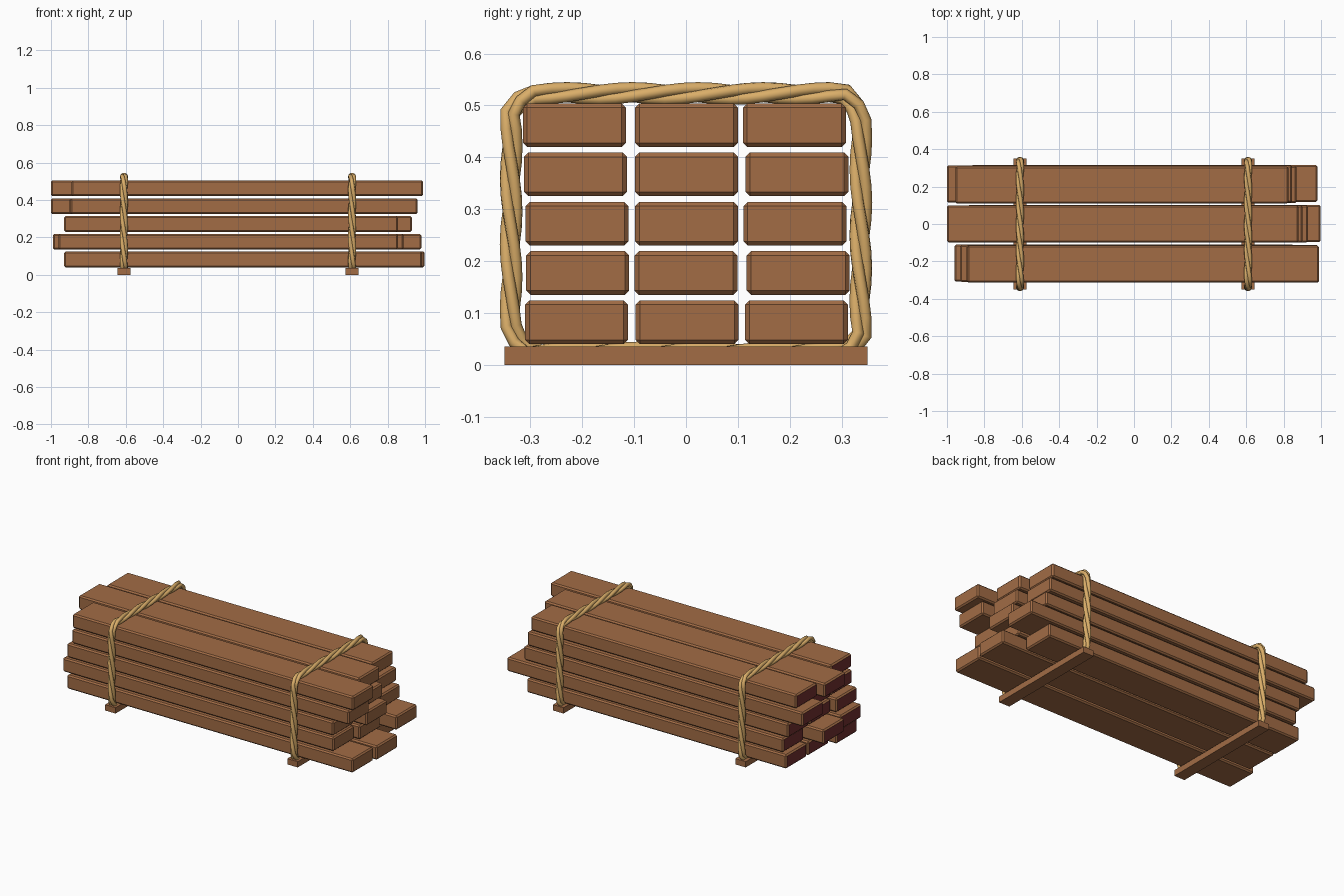
import bpy, bmesh, math
from mathutils import Vector

if "Cube" in bpy.data.objects:
    bpy.data.objects.remove(bpy.data.objects["Cube"])


def material(name, rgb):
    m = bpy.data.materials.new(name)
    m.diffuse_color = (*rgb, 1)
    m.use_nodes = True
    m.node_tree.nodes["Principled BSDF"].inputs["Base Color"].default_value = m.diffuse_color
    return m


WOOD = material("wood", (0.36, 0.15, 0.06))
PAINT = material("painted_end", (0.17, 0.03, 0.03))
ROPE = material("rope", (0.70, 0.42, 0.14))


def box(name, x0, x1, y0, y1, z0, z1, bevel=0.0, painted=False):
    bm = bmesh.new()
    bmesh.ops.create_cube(bm, size=1)
    for v in bm.verts:
        v.co = ((x0 + x1) / 2 + v.co.x * (x1 - x0),
                (y0 + y1) / 2 + v.co.y * (y1 - y0),
                (z0 + z1) / 2 + v.co.z * (z1 - z0))
    if bevel:
        bmesh.ops.bevel(bm, geom=bm.edges[:], offset=bevel, segments=1, affect='EDGES')
    bm.normal_update()
    if painted:
        for f in bm.faces:
            if f.normal.x < -0.9:
                f.material_index = 1
    me = bpy.data.meshes.new(name)
    bm.to_mesh(me)
    bm.free()
    me.materials.append(WOOD)
    me.materials.append(PAINT)
    ob = bpy.data.objects.new(name, me)
    bpy.context.collection.objects.link(ob)


# Planks: per layer, (left end, right end, y centre) for front, middle and back
layers = [
    [(-0.93, 0.985, -0.211), (-0.89, 0.998, 0.002), (-0.89, 0.85, 0.213)],
    [(-0.96, 0.855, -0.209), (-0.99, 0.885, 0.0), (-0.87, 0.98, 0.216)],
    [(-0.93, 0.855, -0.21), (-0.90, 0.93, 0.001), (-0.90, 0.87, 0.21)],
    [(-0.895, 0.96, -0.213), (-0.90, 0.90, 0.001), (-1.0, 0.845, 0.214)],
    [(-0.89, 0.99, -0.215), (-1.0, 0.88, 0.001), (-0.955, 0.825, 0.209)],
]
for i, layer in enumerate(layers):
    z = 0.04 + i * 0.095
    for (x0, x1, y), col in zip(layer, ("front", "middle", "back")):
        box(f"plank_{col}_{i + 1}", x0, x1, y - 0.099, y + 0.099, z, z + 0.084, 0.008, True)

# Rope centre line in the y-z plane, counter-clockwise seen from +x
corners = [Vector(p) for p in ((0.337, 0.06), (0.337, 0.49), (0.305, 0.523), (-0.305, 0.523),
                               (-0.337, 0.49), (-0.337, 0.06), (-0.31, 0.023), (0.31, 0.023))]


def sample(n):
    segs = [(a, b) for a, b in zip(corners, corners[1:] + corners[:1])]
    total = sum((b - a).length for a, b in segs)
    pts = []
    for k in range(n):
        d = total * k / n
        for a, b in segs:
            length = (b - a).length
            if d <= length:
                pts.append(a.lerp(b, d / length))
                break
            d -= length
    return pts


def rope(name, x, n=72, strands=3, turns=6, offset=0.0105, radius=0.0115):
    pts = sample(n)
    cu = bpy.data.curves.new(name, 'CURVE')
    cu.dimensions = '3D'
    cu.bevel_depth = radius
    cu.bevel_resolution = 2
    for s in range(strands):
        sp = cu.splines.new('POLY')
        sp.points.add(n - 1)
        sp.use_cyclic_u = True
        for k, p in enumerate(pts):
            t = (pts[(k + 1) % n] - pts[k - 1]).normalized()
            out = Vector((t.y, -t.x))
            a = math.tau * (turns * k / n + s / strands)
            q = p + out * offset * math.cos(a)
            sp.points[k].co = (x + offset * math.sin(a), q.x, q.y, 1)
    cu.materials.append(ROPE)
    ob = bpy.data.objects.new(name, cu)
    bpy.context.collection.objects.link(ob)
    bpy.ops.object.select_all(action='DESELECT')
    ob.select_set(True)
    bpy.context.view_layer.objects.active = ob
    bpy.ops.object.convert(target='MESH')
    bpy.ops.object.shade_smooth_by_angle(angle=math.radians(50))


# Bearers under the stack, each with a twisted rope loop
for side, x in (("left", -0.61), ("right", 0.61)):
    box(f"bearer_{side}", x - 0.035, x + 0.035, -0.35, 0.35, 0, 0.035)
    rope(f"rope_{side}", x)
